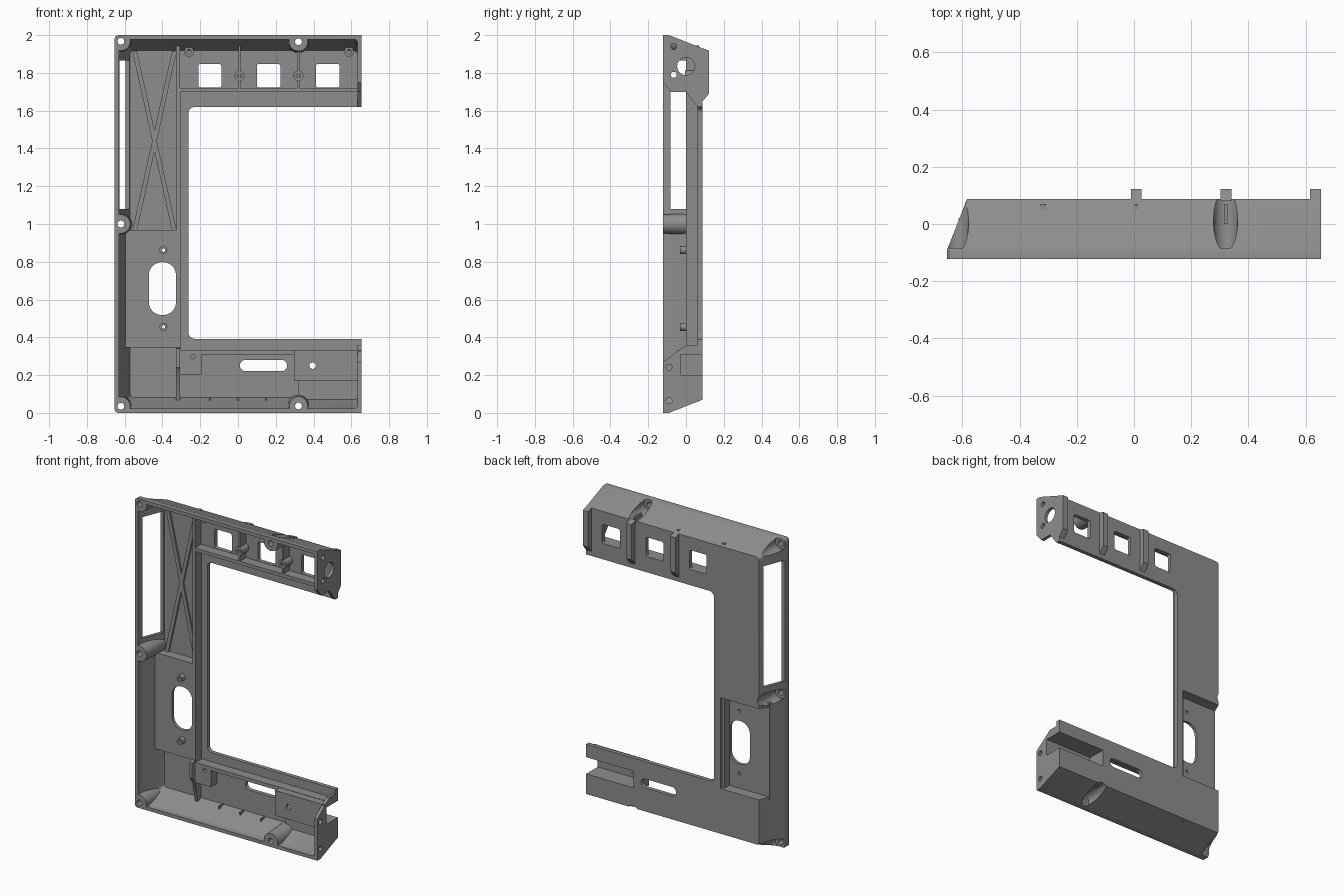
import bpy, bmesh, math
from mathutils import Matrix, Vector

if "Cube" in bpy.data.objects:
    bpy.data.objects.remove(bpy.data.objects["Cube"])

grey = bpy.data.materials.new("grey_plastic")
grey.diffuse_color = (0.27, 0.27, 0.27, 1)
grey.use_nodes = True
grey.node_tree.nodes["Principled BSDF"].inputs["Base Color"].default_value = grey.diffuse_color
F, B = -0.122, 0.088            # front rim and back face depth


def make(name, bm):
    bmesh.ops.recalc_face_normals(bm, faces=bm.faces)
    me = bpy.data.meshes.new(name)
    bm.to_mesh(me)
    bm.free()
    ob = bpy.data.objects.new(name, me)
    bpy.context.collection.objects.link(ob)
    me.materials.append(grey)
    return ob


def loft(name, rings):
    bm = bmesh.new()
    vs = [[bm.verts.new(p) for p in r] for r in rings]
    n = len(vs[0])
    for a, b in zip(vs, vs[1:]):
        for i in range(n):
            bm.faces.new((a[i], a[(i + 1) % n], b[(i + 1) % n], b[i]))
    bm.faces.new(vs[0])
    bm.faces.new(vs[-1][::-1])
    return make(name, bm)


def prism_y(name, pts, y0, y1):
    return loft(name, [[(x, y, z) for x, z in pts] for y in (y0, y1)])


def prism_x(name, pts, x0, x1):
    return loft(name, [[(x, y, z) for y, z in pts] for x in (x0, x1)])


def box(name, x0, x1, y0, y1, z0, z1):
    return prism_y(name, [(x0, z0), (x1, z0), (x1, z1), (x0, z1)], y0, y1)


def rounded(x0, x1, z0, z1, r, n=6):
    pts = []
    for k, (cx, cz) in enumerate([(x1 - r, z1 - r), (x0 + r, z1 - r), (x0 + r, z0 + r), (x1 - r, z0 + r)]):
        for i in range(n + 1):
            a = math.pi / 2 * (k + i / n)
            pts.append((cx + r * math.cos(a), cz + r * math.sin(a)))
    return pts


def cone(name, x, z, y0, y1, r0, r1, n=28):
    ring = lambda r, y: [(x + r * math.cos(2 * math.pi * i / n), y, z + r * math.sin(2 * math.pi * i / n)) for i in range(n)]
    return loft(name, [ring(r0, y0), ring(r1, y1)])


def tube_x(name, y, z, r):
    return prism_x(name, [(y + r * math.cos(i * math.pi / 12), z + r * math.sin(i * math.pi / 12)) for i in range(24)], 0.6, 0.7)


def boolean(ob, cutters, op='DIFFERENCE', keep=False):
    for c in cutters:
        m = ob.modifiers.new("cut", 'BOOLEAN')
        m.operation, m.solver, m.object = op, 'EXACT', c
        bpy.context.view_layer.update()
        me = bpy.data.meshes.new_from_object(ob.evaluated_get(bpy.context.evaluated_depsgraph_get()))
        ob.modifiers.clear()
        ob.data = me
        if not keep:
            bpy.data.objects.remove(c)


def tray(name, t, y0, y1, x1):
    # tapered rectangular solid, inset by the wall thickness t
    def ring(y, s):
        return [(x, y, z) for x, z in rounded(-0.653 + t + s, x1, t + s, 2 - t - s, 0.02)]
    return loft(name, [ring(y0, 0), ring(-0.09, 0), ring(y1, 0.07 * (y1 + 0.09) / (B + 0.09))])


# Tapered shell, hollowed from the front; the rounded right end is trimmed flat
outer = tray("outer_form", 0, F, B, 0.75)
boolean(outer, [box("trim", 0.653, 1, -1, 1, -1, 3)])
body = outer.copy()
body.data = outer.data.copy()
body.name = "frame_shell"
bpy.context.collection.objects.link(body)
windows = [(-0.21, -0.088), (0.1, 0.225), (0.412, 0.538)]
screws = [(-0.62, 1.967), (-0.62, 1.0), (-0.62, 0.035), (0.32, 1.965), (0.32, 0.037)]


def screw_cutters(x, z):
    return [cone("scoop", x, z, -0.083, 0.1, 0.038, 0.047), cone("hole", x, z, -0.2, 0, 0.018, 0.018)]


cut = [tray("cavity", 0.022, -0.2, 0.062, 0.633),
       prism_y("opening", rounded(-0.263, 1, 0.392, 1.62, 0.035), -0.5, 0.5),
       prism_x("end_trim", [(-0.3, 0.27), (F, 0.27), (0, 0.36), (0.06, 0.36), (0.06, 1.62),
                            (0, 1.70), (-0.08, 1.70), (F, 1.75), (-0.3, 1.75)], 0.6, 0.8),
       box("side_slot", -0.8, -0.54, -0.082, 0.056, 1.08, 1.865),
       box("recess", -0.8, -0.308, 0.02, 0.3, 0.362, 0.95),
       box("channel", 0.315, 0.8, -0.03, 0.3, 0.20, 0.308),
       prism_y("arm_slot", rounded(0.01, 0.26, 0.222, 0.28, 0.028), -0.02, 0.3),
       tube_x("socket", 0, 1.835, 0.047)]
cut += [tube_x("end_hole", y, z, 0.016) for y, z in [(-0.065, 1.94), (-0.065, 1.79), (-0.09, 0.24), (-0.09, 0.065)]]
cut += [prism_y("window", rounded(a, b, 1.722, 1.847, 0.012), 0, 0.3) for a, b in windows]
for s in screws:
    cut += screw_cutters(*s)
boolean(body, cut)

# Screw bosses with outside access scoops
for x, z in screws:
    b = cone("screw_boss", x, z, F, B, 0.05, 0.06)
    boolean(b, [outer], 'INTERSECT', keep=True)
    boolean(b, screw_cutters(x, z))
bpy.data.objects.remove(outer)

# Inner wall following the opening
box("inner_wall_column", -0.325, -0.303, 0, 0.07, 0.33, 1.72)
box("inner_wall_upper", -0.325, 0.64, 0, 0.07, 1.698, 1.72)
box("inner_wall_lower", -0.325, 0.653, 0, 0.07, 0.31, 0.334)

# Recessed switch panel with its long opening, posts and step walls
panel = box("recess_panel", -0.613, -0.305, 0, 0.02, 0.345, 0.968)
boolean(panel, [prism_y("panel_hole", rounded(-0.472, -0.328, 0.518, 0.798, 0.068), -1, 1)]
        + [cone("pilot", -0.395, z, -1, 1, 0.01, 0.01) for z in (0.455, 0.862)])
box("recess_wall_top", -0.59, -0.305, 0, 0.075, 0.95, 0.968)
box("recess_wall_bottom", -0.59, -0.305, 0, 0.075, 0.345, 0.362)


def post(name, x, z, r, y0, y1):
    boolean(cone(name, x, z, y0, y1, r, r), [cone("bore", x, z, y0 - 0.1, y1 + 0.1, r * 0.45, r * 0.45)])


for z in (0.455, 0.862):
    post("panel_post", -0.395, z, 0.021, -0.033, 0.002)

# Crossed stiffeners on the column
for sx in (-1, 1):
    c = Vector((-0.442, 0, 1.44))
    d = Vector((sx * 0.105, 0, 0.475))
    n = Vector((d.z, 0, -d.x)).normalized() * 0.012
    prism_y("cross_rib", [(p.x, p.z) for p in (c - d - n, c - d + n, c + d + n, c + d - n)], 0.05, 0.066)

# Upper arm: divider ribs, posts and raised back ribs
box("column_rib_upper", -0.327, -0.307, 0, 0.07, 1.70, 1.945)
for x in (0.008, 0.32):
    box("divider_rib", x - 0.006, x + 0.006, 0.0, 0.07, 1.70, 1.945)
    post("divider_post", x, 1.785, 0.027, -0.005, 0.07)
for x in (-0.26, 0.587):
    post("corner_post", x, 1.912, 0.026, 0.02, 0.07)
for x in (0.008, 0.322, 0.634):
    prism_x("back_rib", [(0.08, 1.64), (0.122, 1.69), (0.122, 1.918), (0.08, 1.933)], x - 0.019, x + 0.019)

# Lower arm: column rib, corner block and channel housing
prism_x("column_rib_lower", [(0.07, 0.06), (0.03, 0.06), (0.0, 0.2), (-0.03, 0.24), (-0.03, 0.34), (0.07, 0.36)], -0.327, -0.307)
post_block = box("corner_block", -0.31, -0.193, 0.0, 0.07, 0.203, 0.334)
boolean(post_block, [cone("bore", -0.238, 0.298, -0.1, 0.05, 0.012, 0.012)])
housing = box("channel_housing", 0.297, 0.652, -0.048, 0.086, 0.17, 0.332)
boolean(housing, [box("channel", 0.315, 0.8, -0.03, 0.3, 0.20, 0.308),
                  cone("hole", 0.395, 0.25, -1, 1, 0.017, 0.017)])
box("housing_step", 0.32, 0.64, 0.03, 0.075, 0.07, 0.172)

# Small ribs along the bottom wall
for x in (-0.15, 0.0, 0.15):
    box("floor_rib", x - 0.004, x + 0.004, 0.02, 0.065, 0.06, 0.085)

for ob in bpy.data.objects:
    ob.select_set(True)
    bpy.context.view_layer.objects.active = ob
bpy.ops.object.shade_smooth_by_angle(angle=math.radians(25))
